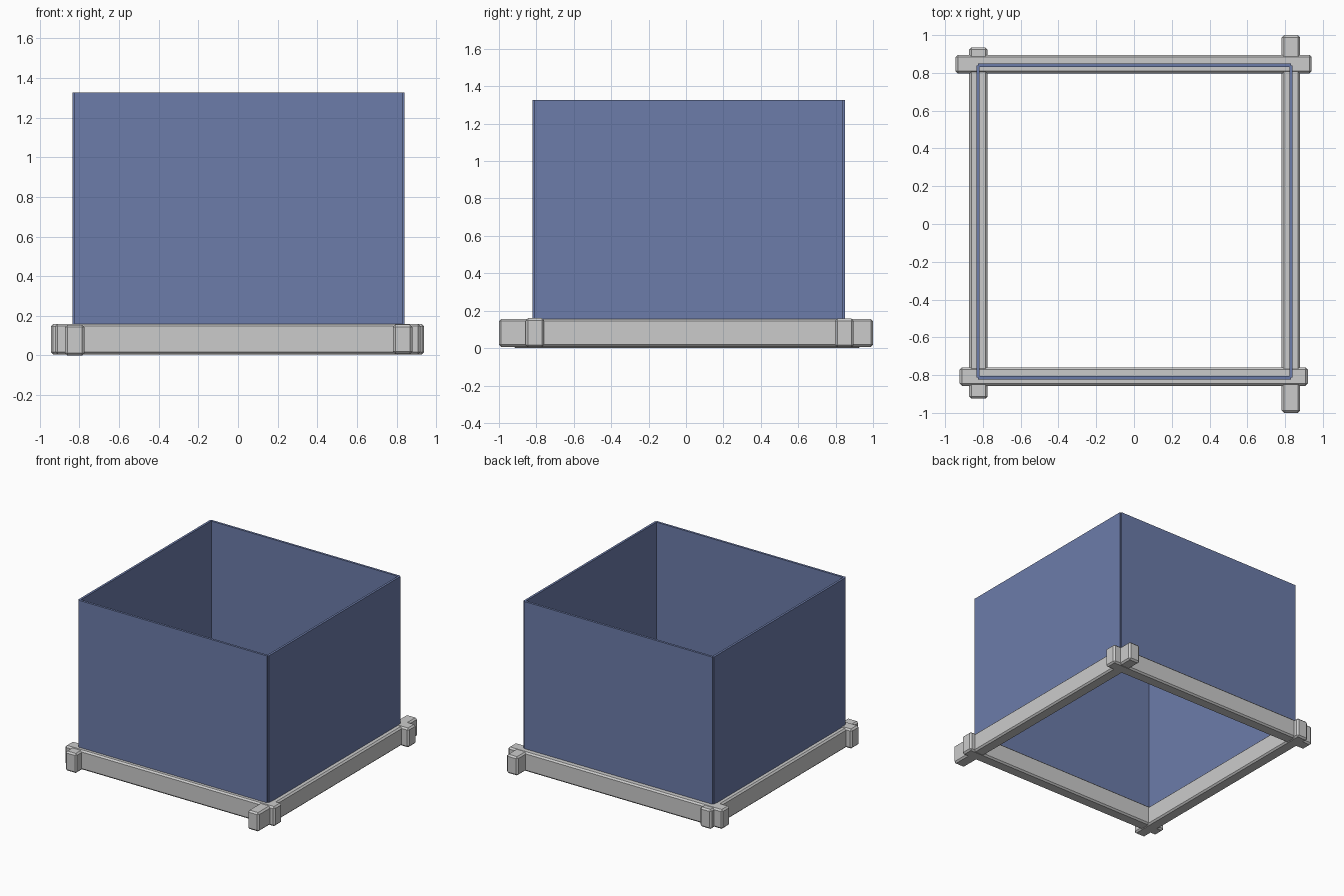
import bpy

if "Cube" in bpy.data.objects:
    bpy.data.objects.remove(bpy.data.objects["Cube"])

blue = bpy.data.materials.new("panel_blue")
blue.diffuse_color = (0.15, 0.2, 0.4, 1)
blue.use_nodes = True
blue.node_tree.nodes["Principled BSDF"].inputs["Base Color"].default_value = blue.diffuse_color


def box(name, x, y, z, bevel=0.0, mat=None):
    """Box spanning the given (min, max) ranges, with optional chamfered edges."""
    ranges = (x, y, z)
    bpy.ops.mesh.primitive_cube_add(size=1, location=[(a + b) / 2 for a, b in ranges])
    ob = bpy.context.object
    ob.name = name
    ob.scale = [b - a for a, b in ranges]
    bpy.ops.object.transform_apply(location=False, rotation=False, scale=True)
    if bevel:
        mod = ob.modifiers.new("chamfer", 'BEVEL')
        mod.width = bevel
        mod.segments = 1
    if mat:
        ob.data.materials.append(mat)
    return ob


# base beams, crossing and overhanging at the corners
B = 0.012
box("back_beam", (-0.945, 0.94), (0.797, 0.896), (0.005, 0.158), B)
box("front_beam", (-0.923, 0.92), (-0.857, -0.759), (0.005, 0.16), B)
box("left_beam", (-0.873, -0.775), (-0.925, 0.935), (0.0, 0.155), B)
box("right_beam", (0.782, 0.88), (-1.0, 1.0), (0.007, 0.156), B)

# thin wall panels rising from the beams, slightly notched at the corners
Z = (0.08, 1.327)
T = 0.018
X0, X1, Y0, Y1, N = -0.835, 0.84, -0.822, 0.849, 0.009
box("front_panel", (X0 + N, X1 - N), (Y0, Y0 + T), Z, mat=blue)
box("back_panel", (X0 + N, X1 - N), (Y1 - T, Y1), Z, mat=blue)
box("left_panel", (X0, X0 + T), (Y0 + N, Y1 - N), Z, mat=blue)
box("right_panel", (X1 - T, X1), (Y0 + N, Y1 - N), Z, mat=blue)
